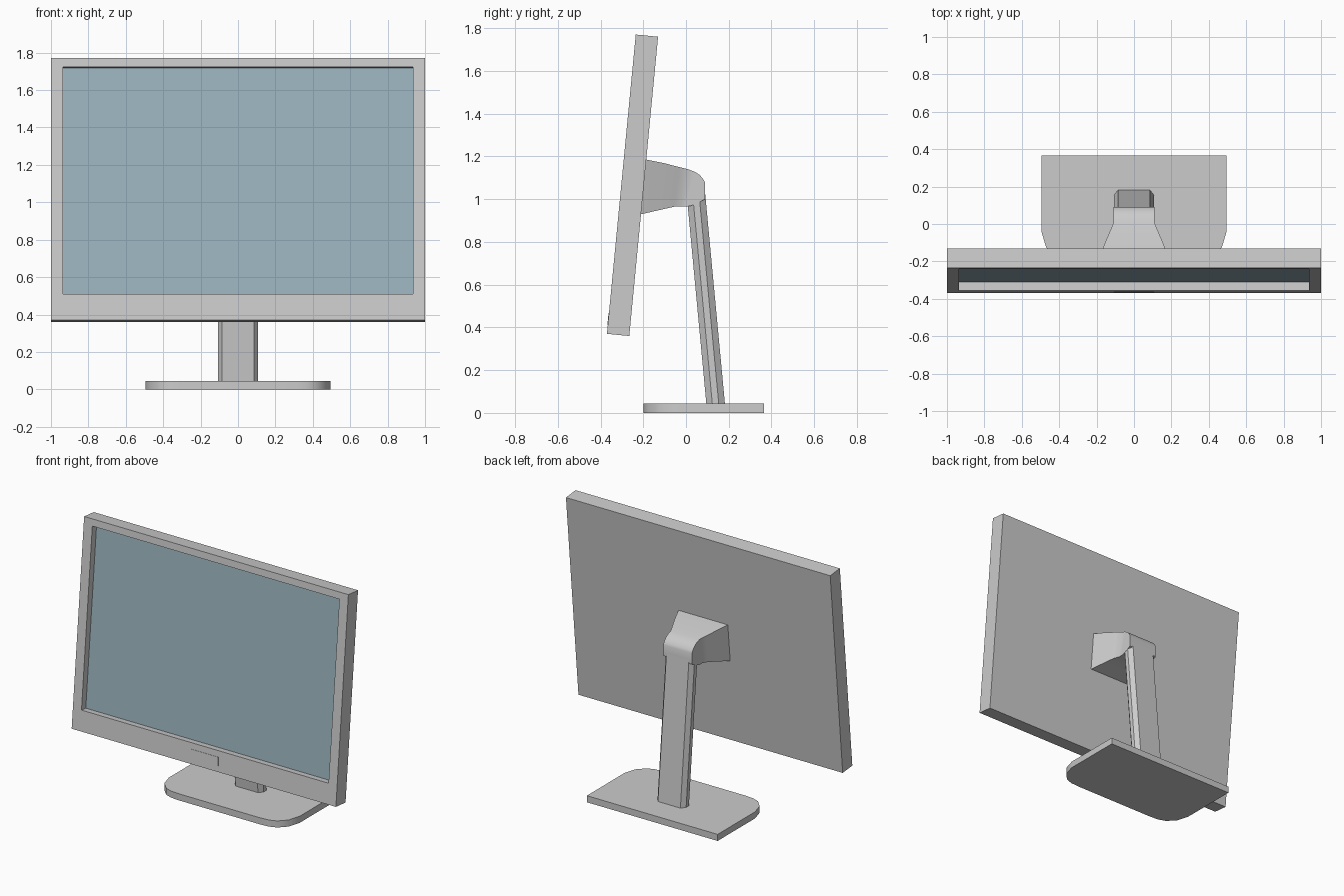
import bpy, bmesh, math
from mathutils import Matrix

if "Cube" in bpy.data.objects:
    bpy.data.objects.remove(bpy.data.objects["Cube"])


def make(name, verts, faces, color=None, smooth=False, recalc=True):
    me = bpy.data.meshes.new(name)
    me.from_pydata(verts, [], faces)
    if recalc:
        bm = bmesh.new()
        bm.from_mesh(me)
        bmesh.ops.recalc_face_normals(bm, faces=bm.faces)
        bm.to_mesh(me)
        bm.free()
    ob = bpy.data.objects.new(name, me)
    bpy.context.collection.objects.link(ob)
    if color:
        mat = bpy.data.materials.new(name + "_mat")
        mat.diffuse_color = (*color, 1)
        mat.use_nodes = True
        mat.node_tree.nodes["Principled BSDF"].inputs["Base Color"].default_value = mat.diffuse_color
        me.materials.append(mat)
    if smooth:
        bpy.context.view_layer.objects.active = ob
        ob.select_set(True)
        bpy.ops.object.shade_smooth_by_angle(angle=math.radians(32))
        ob.select_set(False)
    return ob


def loft(name, rings, **kw):
    """Skin a list of equal-length rings and cap both ends."""
    n = len(rings[0])
    verts = [v for r in rings for v in r]
    faces = [(k * n + i, k * n + (i + 1) % n, (k + 1) * n + (i + 1) % n, (k + 1) * n + i)
             for k in range(len(rings) - 1) for i in range(n)]
    faces += [tuple(range(n)), tuple(range(len(verts) - n, len(verts)))]
    return make(name, verts, faces, **kw)


def mirrored(half):
    """Close a right-hand outline by mirroring it over x = 0."""
    return half + [(-x, y) for x, y in reversed(half)]


def rect(w, z0, z1, y, w_top=None):
    t = w if w_top is None else w_top
    return [(-w, y, z0), (w, y, z0), (t, y, z1), (-t, y, z1)]


# Panel housing: outer shell with a recessed screen opening, in tilted space
tilt = Matrix.Translation((0, -0.37, 0.37)) @ Matrix.Rotation(math.radians(-5.5), 4, 'X')
H, DEPTH, RECESS = 1.407, 0.105, 0.047
rings = [rect(1, 0, H, DEPTH), rect(1, 0, H, 0),
         rect(0.935, 0.14, 1.36, 0), rect(0.935, 0.14, 1.36, RECESS)]
verts = [v for r in rings for v in r]
faces = [(0, 1, 2, 3)] + [(k * 4 + i, k * 4 + (i + 1) % 4, k * 4 + 4 + (i + 1) % 4, k * 4 + 4 + i)
                          for k in range(3) for i in range(4)]
make("panel_housing", verts, faces).matrix_world = tilt

# Screen at the bottom of the recess
make("screen", rect(0.935, 0.14, 1.36, RECESS), [(0, 1, 2, 3)],
     color=(0.33, 0.455, 0.515), recalc=False).matrix_world = tilt

# Small dark plate on the lower bezel
loft("bezel_plate", [rect(0.108, 0.042, 0.098, -0.002, 0.103),
                     rect(0.108, 0.042, 0.098, 0.004, 0.103)],
     color=(0.57, 0.57, 0.57)).matrix_world = tilt

# Base plate with rounded front corners
outline = mirrored([(0.31, -0.2), (0.37, -0.195), (0.42, -0.177), (0.47, -0.125),
                    (0.495, -0.04), (0.495, 0.365)])
loft("base", [[(x, y, z) for x, y in outline] for z in (0, 0.045)], smooth=True)

# Leaning neck with chamfered corners
section = mirrored([(0.085, 0.095), (0.108, 0.123), (0.108, 0.153), (0.085, 0.182)])
loft("neck", [[(x, y - 0.094 * (z - 0.045), z) for x, y in section] for z in (0.03, 1.03)])

# Head joining neck and panel: half width, top (y, z), bottom (y, z)
stations = [(0.19, -0.195, 1.187, -0.218, 0.928),
            (0.155, -0.10, 1.168, -0.13, 0.948),
            (0.125, -0.03, 1.15, -0.055, 0.965),
            (0.109, 0.01, 1.14, -0.02, 0.966),
            (0.109, 0.04, 1.129, 0.0, 0.966),
            (0.109, 0.065, 1.113, 0.02, 0.968),
            (0.109, 0.083, 1.09, 0.06, 0.985),
            (0.109, 0.09, 1.075, 0.09, 1.0)]
loft("head", [[(-w, yb, zb), (w, yb, zb), (w, yt, zt), (-w, yt, zt)]
              for w, yt, zt, yb, zb in stations], smooth=True)
